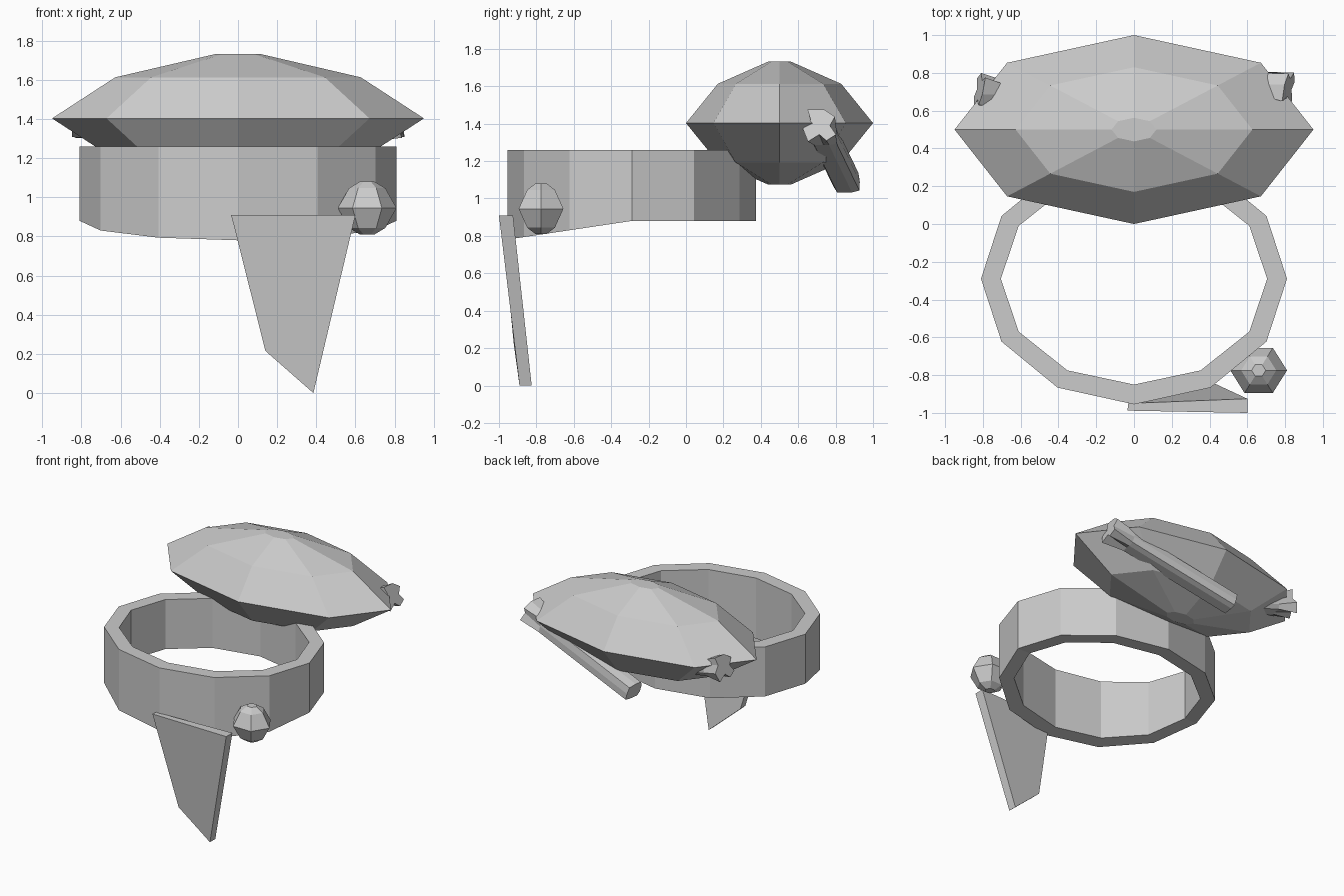
import bpy
from math import cos, sin, pi
from mathutils import Vector

if "Cube" in bpy.data.objects:
    bpy.data.objects.remove(bpy.data.objects["Cube"])


def make(name, verts, faces):
    mesh = bpy.data.meshes.new(name)
    mesh.from_pydata(verts, [], faces)
    obj = bpy.data.objects.new(name, mesh)
    bpy.context.collection.objects.link(obj)
    return obj


def loft(name, rings, closed=False):
    """Skin equal-sized rings; cap the ends, or join last ring to first."""
    n, m = len(rings[0]), len(rings)
    faces = []
    for r in range(m if closed else m - 1):
        a, b = r * n, ((r + 1) % m) * n
        faces += [(a + i, a + (i + 1) % n, b + (i + 1) % n, b + i) for i in range(n)]
    if not closed:
        faces += [tuple(range(n))[::-1], tuple(range((m - 1) * n, m * n))]
    return make(name, [v for ring in rings for v in ring], faces)


def ellipse(n, c, rx, ry, z):
    return [(c[0] + rx * cos(2 * pi * i / n), c[1] + ry * sin(2 * pi * i / n), z)
            for i in range(n)]


def gem(name, n, centre, rx, ry, rz, profile):
    loft(name, [ellipse(n, centre, rx * r, ry * r, centre[2] + rz * h)
                for r, h in profile])


# Faceted cap and small round stud
gem("faceted_cap", 8, (0, 0.5, 1.403), 0.95, 0.5, 0.328,
    [(.125, -1), (.66, -.64), (1, 0), (.66, .64), (.125, 1)])
gem("side_stud", 6, (0.66, -0.775, 0.945), 0.15, 0.138, 0.135,
    [(.25, -1), (.62, -.75), (1, 0), (.62, .75), (.25, 1)])

# Twelve-sided band whose lower edge dips toward the front
C = (0, -0.29)


def dip(ring):
    return [(x, y, 0.88 + 0.15 * min(0, y - C[1])) for x, y, z in ring]


outer, inner = ellipse(12, C, 0.81, 0.665, 1.26), ellipse(12, C, 0.705, 0.56, 1.26)
loft("band", [dip(outer), outer, inner, dip(inner)], closed=True)

# Leaning pointed plate hanging at the front
front = [(-.035, -.988, .91), (.14, -.92, .215), (.385, -.89, 0), (.6, -1.0, .91)]
back = [(-.03, -.95, .91), (.14, -.86, .215), (.385, -.825, 0), (.6, -.925, .91)]
loft("hanging_plate", [back, front])

# Notched bars crossing behind the cap
NOTCHED = [(-.09, -.05), (-.04, -.085), (.0, -.05), (.06, -.09), (.09, -.02),
           (.05, .03), (.07, .09), (-.02, .09), (-.08, .05), (-.055, 0)]
PLAIN = [(-.07, -.05), (-.03, -.06), (0, -.06), (.05, -.06), (.07, -.03),
         (.07, .03), (.05, .06), (0, .06), (-.06, .05), (-.07, 0)]


def bar(name, start, end):
    start, end = Vector(start), Vector(end)
    q = (end - start).to_track_quat('Z', 'Y')
    neck = start.lerp(end, 0.16)
    loft(name, [[p + q @ Vector((u, v, 0)) for u, v in shape]
                for p, shape in ((start, NOTCHED), (neck, PLAIN), (end, PLAIN))])


bar("back_bar", (0.82, 0.715, 1.39), (-0.16, 0.86, 1.09))
bar("buried_bar", (-0.82, 0.71, 1.39), (0.0, 0.56, 1.19))
